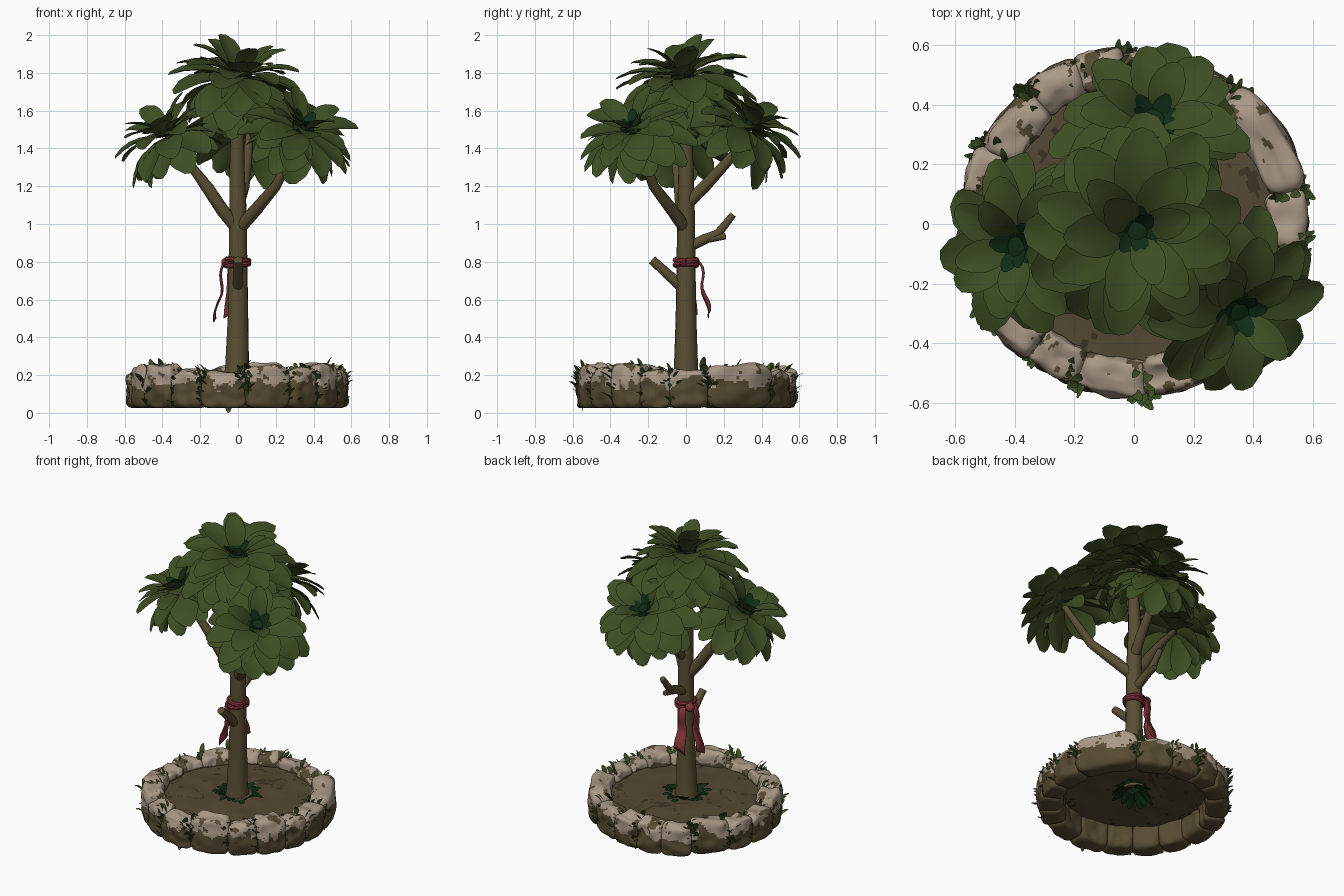
import bpy, bmesh, math, random
from mathutils import Vector, Matrix, noise

random.seed(4)
if "Cube" in bpy.data.objects:
    bpy.data.objects.remove(bpy.data.objects["Cube"])


def material(name, r, g, b):
    m = bpy.data.materials.new(name)
    m.use_nodes = True
    m.diffuse_color = (r, g, b, 1)
    m.node_tree.nodes["Principled BSDF"].inputs["Base Color"].default_value = (r, g, b, 1)
    return m


LEAF = material("leaf green", .048, .076, .017)
CORE = material("dark green", .005, .024, .007)
BARK = material("bark brown", .10, .078, .033)
STONE = material("pale stone", .40, .32, .24)
MOSS = material("mossy brown", .095, .072, .032)
SOIL = material("soil brown", .09, .066, .033)
CRACK = material("dark soil", .045, .034, .018)
GRASS = material("grass green", .045, .08, .016)
CLOTH = material("red cloth", .23, .035, .042)


def finish(name, bm, *mats, angle=40):
    mesh = bpy.data.meshes.new(name)
    bm.to_mesh(mesh)
    bm.free()
    for m in mats:
        mesh.materials.append(m)
    ob = bpy.data.objects.new(name, mesh)
    bpy.context.collection.objects.link(ob)
    bpy.ops.object.select_all(action="DESELECT")
    ob.select_set(True)
    bpy.context.view_layer.objects.active = ob
    bpy.ops.object.shade_smooth_by_angle(angle=math.radians(angle))
    return ob


def skin(bm, rows, closed):
    """Bridge rows of points with quads."""
    rows = [[bm.verts.new(p) for p in row] for row in rows]
    n = len(rows[0])
    for a, b in zip(rows, rows[1:]):
        for i in range(n if closed else n - 1):
            j = (i + 1) % n
            bm.faces.new((a[i], a[j], b[j], b[i]))
    if closed:
        bm.faces.new(rows[0][::-1])
        bm.faces.new(rows[-1])


def tube(bm, path, sides=10):
    """Round limb through (x, y, z, radius) points."""
    pts = [Vector(p[:3]) for p in path]
    rows = []
    for i, p in enumerate(pts):
        d = (pts[min(i + 1, len(pts) - 1)] - pts[max(i - 1, 0)]).normalized()
        u = d.cross(Vector((.3, 1, .1))).normalized()
        v = d.cross(u)
        rows.append([p + path[i][3] * (u * math.cos(t) + v * math.sin(t))
                     for t in (k * math.tau / sides for k in range(sides))])
    skin(bm, rows, True)


def leaf(bm, frame, az, elev, length, width, droop=.7, base=.03):
    """Broad round-tipped leaf, cupped and bending down along its length."""
    out = Vector((math.cos(az), math.sin(az), 0))
    side = Vector((-out.y, out.x, 0))
    shape = (.3, .68, .93, 1, .84, .4)
    p, rows = out * base, []
    for i, w in enumerate(shape):
        e = elev + droop * (.3 - i / 5)
        along = out * math.cos(e) + Vector((0, 0, math.sin(e)))
        up = Vector((0, 0, math.cos(e))) - out * math.sin(e)
        tip = along * length * .05 * (i == 5)
        rows.append([frame @ (p + side * s * w * width / 2 + up * abs(s) * w * width * .1
                              + tip * (1 - abs(s)))
                     for s in (-1, -.5, 0, .5, 1)])
        p = p + along * length / 5
    skin(bm, [r[::-1] for r in rows], False)


def rosette(name, centre, axis, tiers):
    rot = Vector(axis).to_track_quat("Z", "Y").to_matrix().to_4x4()
    bm = bmesh.new()
    for k, (elev, length, count, drop) in enumerate(tiers):
        frame = Matrix.Translation(centre) @ rot @ Matrix.Translation((0, 0, -drop))
        for i in range(count):
            az = (i + random.uniform(-.2, .2) + k * .5) * math.tau / count
            leaf(bm, frame, az, math.radians(elev + random.uniform(-9, 9)),
                 length * random.uniform(.9, 1.08), length * random.uniform(.52, .64))
    finish(name, bm, LEAF)
    # dark heart of small pointed leaves
    bm = bmesh.new()
    frame = Matrix.Translation(centre) @ rot
    bmesh.ops.create_icosphere(bm, subdivisions=1, radius=.072, matrix=frame @ Matrix.Diagonal((1, 1, .5, 1)))
    for i in range(9):
        leaf(bm, frame, i * 2.4, .45 + .05 * i, .1, .06, 0, .005)
    finish(name + "_heart", bm, CORE)


# Foliage: crown and three outward-tilted clusters, each with drooping skirts
rosette("crown_leaves", (.01, -.02, 1.8), (.1, -.14, 1),
        [(58, .21, 3, 0), (32, .25, 6, .005), (12, .3, 8, .015), (-6, .33, 9, .03),
         (-20, .34, 9, .05), (-34, .32, 9, .075), (-48, .27, 8, .1)])


def side_tiers(size):
    tiers = [(42, .2, 4, 0), (20, .25, 7, .01), (0, .28, 8, .02), (-18, .3, 9, .04), (-36, .27, 9, .06)]
    return [(e, length * size, n, d) for e, length, n, d in tiers]


rosette("left_front_leaves", (.345, -.285, 1.51), (.38, -.36, .85), side_tiers(1))
rosette("right_leaves", (-.385, -.075, 1.495), (-.42, -.1, .85), side_tiers(.95))
rosette("back_leaves", (.065, .345, 1.53), (.1, .52, .85), side_tiers(1))

# Trunk, branches and sawn stubs
bm = bmesh.new()
tube(bm, [(-.005, 0, .165, .075), (-.005, 0, .24, .064), (0, 0, .5, .055), (0, 0, .8, .05),
          (0, 0, 1.05, .047), (-.005, 0, 1.3, .04), (0, -.01, 1.78, .03)], 14)
finish("trunk", bm, BARK)
limbs = {
    "left_branch": [(0, 0, .97, .035), (.09, -.07, 1.07, .034), (.2, -.17, 1.2, .028), (.34, -.27, 1.47, .018)],
    "right_branch": [(0, 0, .97, .035), (-.08, -.02, 1.07, .036), (-.16, -.03, 1.19, .034),
                     (-.25, -.05, 1.31, .024), (-.38, -.08, 1.46, .018)],
    "back_branch": [(0, 0, 1.1, .033), (.03, .1, 1.2, .032), (.05, .22, 1.33, .026), (.06, .34, 1.48, .018)],
    "front_stub": [(0, -.01, .65, .028), (0, -.07, .71, .028), (0, -.18, .81, .024)],
    "back_stub": [(0, .02, .88, .028), (0, .1, .92, .028), (0, .17, .95, .024), (0, .25, 1.05, .018)],
    "back_stub_fork": [(0, .11, .92, .022), (.01, .21, .935, .017)],
}
for name, path in limbs.items():
    bm = bmesh.new()
    tube(bm, path)
    finish(name, bm, BARK)

# Cloth tied round the trunk: two wraps, a knot and two hanging tails
bm = bmesh.new()
for z, tilt in ((.783, .12), (.81, -.1)):
    ring = [(.057 * math.cos(t), .057 * math.sin(t), z + .05 * tilt * math.cos(t), .014)
            for t in (k * math.tau / 24 for k in range(25))]
    tube(bm, ring, 8)
bmesh.ops.create_icosphere(bm, subdivisions=2, radius=.03,
                           matrix=Matrix.Translation((-.06, .045, .795)))
finish("cloth_wrap", bm, CLOTH)
tails = {"cloth_tail_side": ((-1, .15, 0), (.15, 1, 0), (-.07, .015), .5),
         "cloth_tail_back": ((-.15, 1, 0), (1, .15, 0), (-.03, .07), .52)}
for name, (out, wide, start, low) in tails.items():
    bm, rows = bmesh.new(), []
    for i in range(10):
        t = i / 9
        c = Vector((*start, .8 + (low - .8) * t)) + Vector(out) * (.045 * t + .012 * math.sin(t * 9))
        rows.append([c + Vector(wide) * s * (.018 + .02 * t) + Vector(out) * .006 * s * s
                     + Vector((0, 0, .02 * s * t)) for s in (-1, 0, 1)])
    skin(bm, rows, False)
    ob = finish(name, bm, CLOTH)
    ob.modifiers.new("thickness", "SOLIDIFY").thickness = .005

# Ring of rounded stones, moss rising from the ground in patches
seams = [12, 52, 75, 94, 110, 128, 153, 170, 191, 211, 231, 250, 274, 299, 317, 335, 351, 372]
tall = (0, 8, 9, 12, 14)
for n, (a0, a1) in enumerate(zip(seams, seams[1:])):
    bm = bmesh.new()
    bmesh.ops.create_cube(bm, size=2)
    bmesh.ops.subdivide_edges(bm, edges=bm.edges[:], cuts=23, use_grid_fill=True)
    top = .255 if n in tall else random.uniform(.215, .24)
    inner, outer = random.uniform(.435, .455), random.uniform(.575, .595)
    for v in bm.verts:
        q = v.co / sum(abs(c) ** 5 for c in v.co) ** (1 / 5)
        ang = math.radians((a0 + a1) / 2 + q.x * ((a1 - a0) / 2 + .8))
        lump = 1 + .025 * noise.noise(q * 1.7 + Vector((n * 5, 0, 0)))
        r = ((inner + outer) / 2 + q.y * (outer - inner) / 2) * lump
        z = .025 + (q.z + 1) / 2 * (top - .025 + .025 * noise.noise(Vector((q.x, q.y, n * 3.1))))
        v.co = (r * math.cos(ang), r * math.sin(ang), z)
    for f in bm.faces:
        c = f.calc_center_median()
        edge = .155 + .08 * noise.noise(c * 7) + .03 * noise.noise(c * 25)
        patch = noise.noise(c * 12 + Vector((3, 8, 1))) + .45 * noise.noise(c * 40) > .38
        hidden = c.xy.length < .47 and c.z < .18
        f.material_index = int(c.z < edge or patch or hidden)
    finish("stone_%02d" % (n + 1), bm, STONE, MOSS, angle=50)

# Soil bed, slightly mounded, with dark cracks
bm = bmesh.new()
rows = []
for i in range(49):
    r = .02 + i * .01
    rows.append([Vector((r * math.cos(t), r * math.sin(t), 0)) for t in (k * math.tau / 120 for k in range(120))])
skin(bm, rows, True)
bmesh.ops.delete(bm, geom=[f for f in bm.faces if len(f.verts) > 4], context="FACES")
for v in bm.verts:
    v.co.z = .185 - .03 * v.co.length + .012 * noise.noise(v.co * 6)
for f in bm.faces:
    c = f.calc_center_median()
    f.material_index = int(abs(noise.noise(c * 9) + .2 * noise.noise(c * 30)) < .05 and noise.noise(c * 4) > -.1)
bmesh.ops.recalc_face_normals(bm, faces=bm.faces[:])
finish("soil_bed", bm, SOIL, CRACK)

# Dark plants round the foot of the trunk
bm = bmesh.new()
for i in range(34):
    a = i * 2.4
    frame = Matrix.Translation((.05 * math.cos(a), .05 * math.sin(a), .175))
    leaf(bm, frame, a, random.uniform(.1, .8), random.uniform(.04, .09), .04, 1)
for i in range(14):
    leaf(bm, Matrix.Translation((0, 0, .165)), i * 2.4, random.uniform(-.8, -.2),
         random.uniform(.08, .12), .05, .3)
finish("foot_plants", bm, CORE)

# Grass tufts in the seams between stones
bm = bmesh.new()
for s in seams[:-1]:
    big = random.choice((.7, 1, 1.3))
    for i in range(20):
        on_top = i % 5 == 4
        b = math.radians(s) + random.uniform(-.07, .07)
        r = random.uniform(.47, .55) if on_top else .565
        z = .205 if on_top else random.uniform(.03, .18)
        frame = Matrix.Translation((r * math.cos(b), r * math.sin(b), z))
        leaf(bm, frame, b + random.uniform(-1.2, 1.2), random.uniform(.7, 1.45),
             big * random.uniform(.04, .075), big * random.uniform(.016, .028), .9, 0)
# one sprig dips below the stones
leaf(bm, Matrix.Translation((-.05, -.54, .05)), -1.6, -1.35, .049, .03, 0, 0)
finish("grass_tufts", bm, GRASS)
